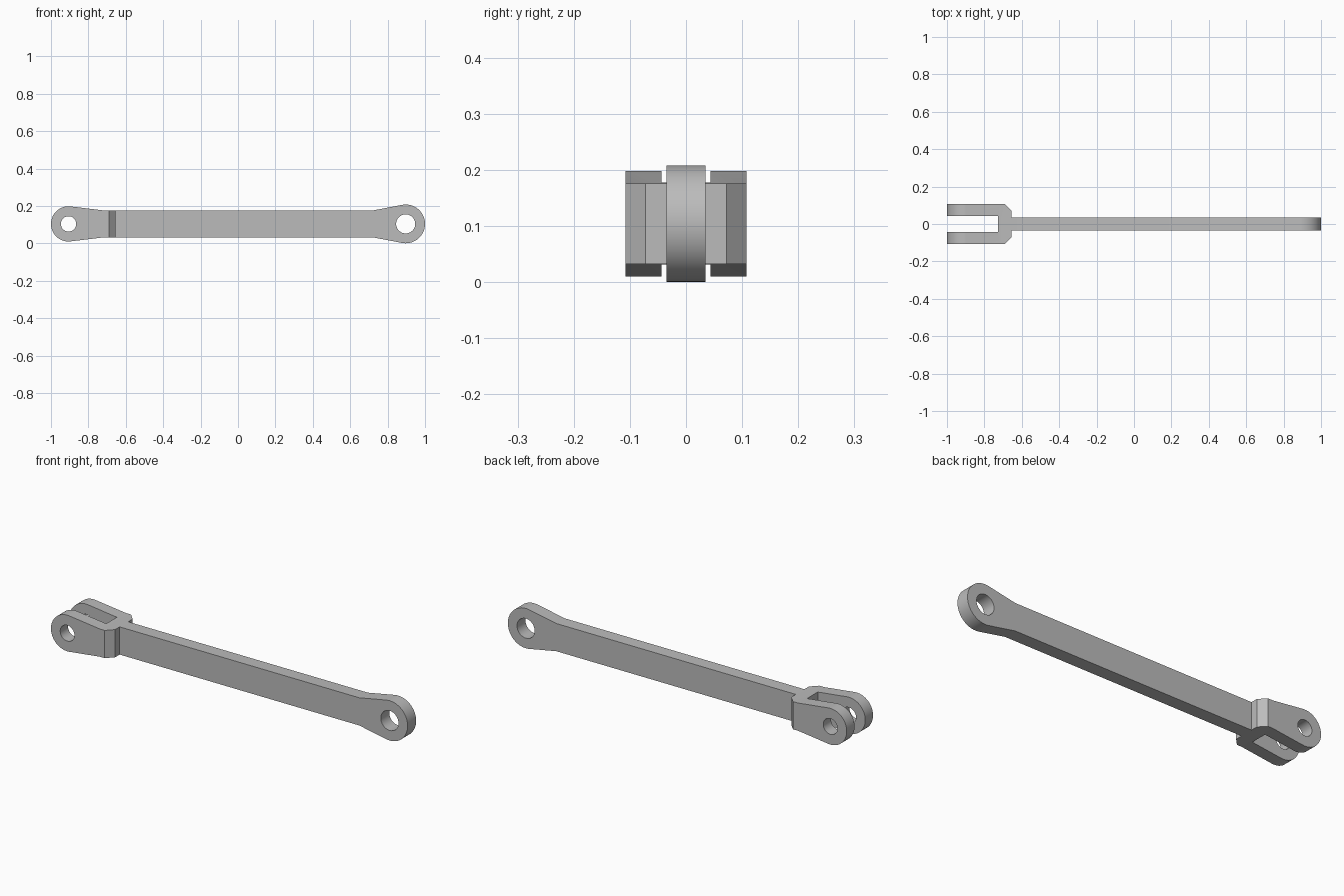
import bpy, bmesh
from math import pi, cos, sin, acos, atan2, hypot, radians
from mathutils import Matrix, Vector

cube = bpy.data.objects.get("Cube")
if cube:
    bpy.data.objects.remove(cube, do_unlink=True)

# Main sizes
MID_Z = 0.104
BAR_HALF_HEIGHT = 0.072
BAR_HALF_WIDTH = 0.035
FORK_HALF_WIDTH = 0.108
SLOT_HALF_WIDTH = 0.044
FORK_X, FORK_R, FORK_HOLE_R = -0.906, 0.094, 0.041
EYE_X, EYE_R, EYE_HOLE_R = 0.8965, 0.1035, 0.051
FORK_NECK_X, EYE_NECK_X = -0.718, 0.722

steel = bpy.data.materials.new("grey steel")
steel.use_nodes = True
steel.diffuse_color = (0.5, 0.5, 0.5, 1)
steel.node_tree.nodes["Principled BSDF"].inputs["Base Color"].default_value = steel.diffuse_color


def prism(name, points, start, depth):
    """Extrude a closed outline along the depth vector."""
    bm = bmesh.new()
    face = bm.faces.new([bm.verts.new(Vector(p) + start) for p in points])
    ext = bmesh.ops.extrude_face_region(bm, geom=[face])
    moved = [v for v in ext["geom"] if isinstance(v, bmesh.types.BMVert)]
    bmesh.ops.translate(bm, verts=moved, vec=depth)
    bmesh.ops.recalc_face_normals(bm, faces=bm.faces)
    return finish(name, bm)


def pin(name, x, radius):
    """Cylinder along y, used to bore a hole."""
    bm = bmesh.new()
    bmesh.ops.create_cone(bm, cap_ends=True, segments=48, radius1=radius, radius2=radius, depth=1,
                          matrix=Matrix.Translation((x, 0, MID_Z)) @ Matrix.Rotation(pi / 2, 4, "X"))
    return finish(name, bm)


def finish(name, bm):
    mesh = bpy.data.meshes.new(name)
    bm.to_mesh(mesh)
    bm.free()
    mesh.materials.append(steel)
    obj = bpy.data.objects.new(name, mesh)
    bpy.context.collection.objects.link(obj)
    return obj


def round_end(x, radius, neck_x, steps=40):
    """Arc around an end, meeting the neck corners on tangent lines."""
    dx = abs(neck_x - x)
    a = atan2(BAR_HALF_HEIGHT, dx) + acos(radius / hypot(dx, BAR_HALF_HEIGHT))
    side = 1 if neck_x > x else -1
    angles = [a + (2 * pi - 2 * a) * i / steps for i in range(steps + 1)]
    return [(x + side * radius * cos(t), 0, MID_Z + side * radius * sin(t)) for t in angles]


def neck(x, side):
    return [(x, 0, MID_Z + side * BAR_HALF_HEIGHT)]


# Side outline of the whole link
outline = (neck(FORK_NECK_X, 1) + round_end(FORK_X, FORK_R, FORK_NECK_X) + neck(FORK_NECK_X, -1)
           + neck(EYE_NECK_X, -1) + round_end(EYE_X, EYE_R, EYE_NECK_X) + neck(EYE_NECK_X, 1))
link = prism("link_rod", outline, Vector((0, -0.2, 0)), Vector((0, 0.4, 0)))

# Plan outline: slotted fork with chamfered shoulders, then the slim bar
half = [(-0.727, SLOT_HALF_WIDTH), (-1.1, SLOT_HALF_WIDTH), (-1.1, FORK_HALF_WIDTH),
        (-0.691, FORK_HALF_WIDTH), (-0.656, 0.072), (-0.656, BAR_HALF_WIDTH), (1.1, BAR_HALF_WIDTH)]
plan = [(x, y, 0) for x, y in half] + [(x, -y, 0) for x, y in reversed(half)]
plan_cutter = prism("plan_cutter", plan, Vector((0, 0, -0.2)), Vector((0, 0, 0.8)))

# Cut to plan, then bore both pin holes
cutters = [(plan_cutter, "INTERSECT"),
           (pin("fork_hole_cutter", FORK_X, FORK_HOLE_R), "DIFFERENCE"),
           (pin("eye_hole_cutter", EYE_X, EYE_HOLE_R), "DIFFERENCE")]
for cutter, operation in cutters:
    cutter.hide_render = True
    mod = link.modifiers.new(cutter.name, "BOOLEAN")
    mod.operation, mod.solver, mod.object = operation, "EXACT", cutter

evaluated = link.evaluated_get(bpy.context.evaluated_depsgraph_get())
link.data = bpy.data.meshes.new_from_object(evaluated)
link.modifiers.clear()
for cutter, _ in cutters:
    bpy.data.objects.remove(cutter, do_unlink=True)

# Smooth round ends, crisp edges
bpy.ops.object.select_all(action="DESELECT")
link.select_set(True)
bpy.context.view_layer.objects.active = link
bpy.ops.object.shade_smooth_by_angle(angle=radians(20))
